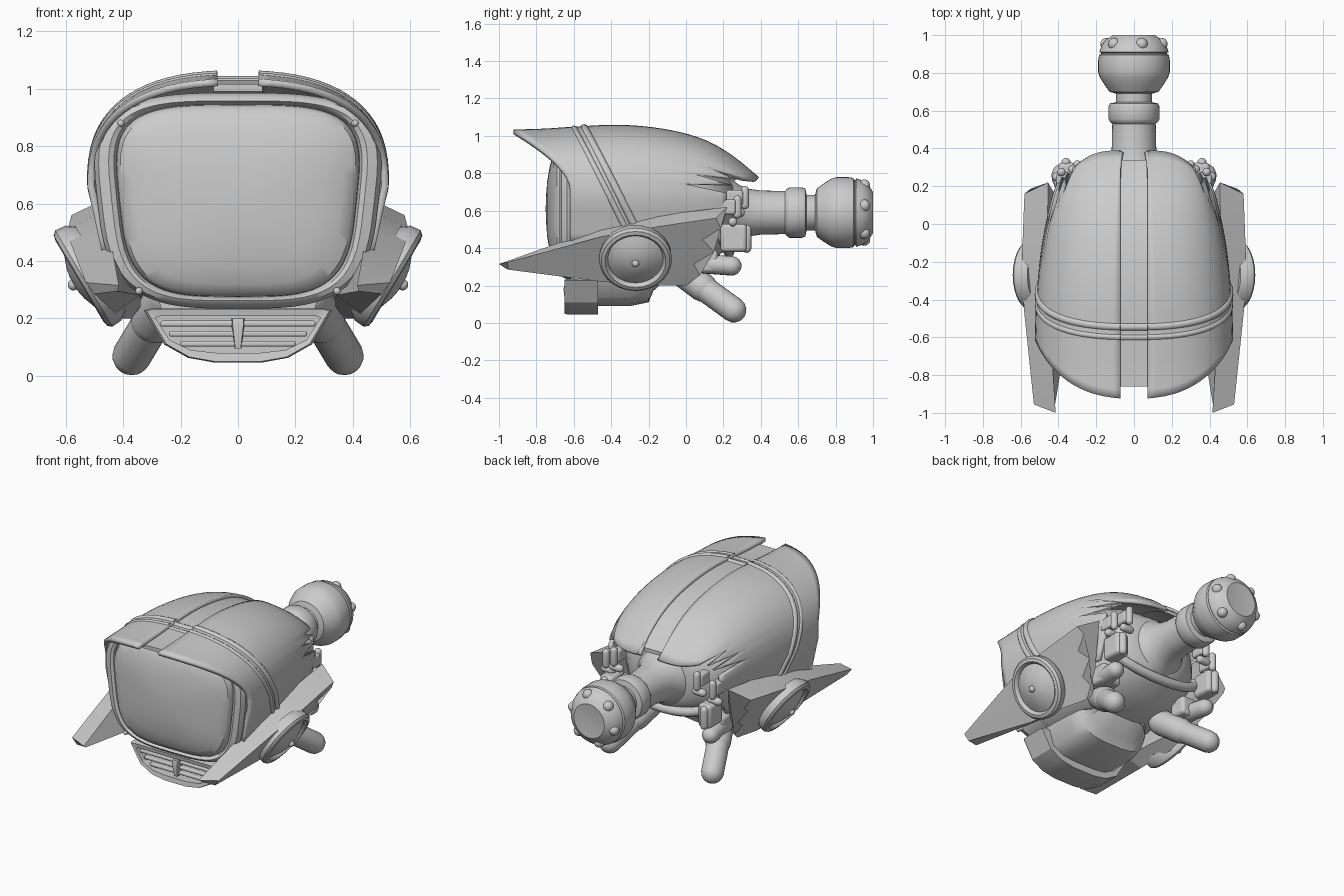
import bpy, bmesh, math
from mathutils import Vector

if "Cube" in bpy.data.objects:
    bpy.data.objects.remove(bpy.data.objects["Cube"])

def finish(name, bm, mirror=False, angle=35, bevel=0, solid=0):
    bmesh.ops.recalc_face_normals(bm, faces=bm.faces)
    me = bpy.data.meshes.new(name)
    bm.to_mesh(me)
    bm.free()
    for p in me.polygons:
        p.use_smooth = True
    me.set_sharp_from_angle(angle=math.radians(angle))
    ob = bpy.data.objects.new(name, me)
    bpy.context.collection.objects.link(ob)
    if solid:
        m = ob.modifiers.new("thickness", 'SOLIDIFY')
        m.thickness, m.offset = solid, -1
    if bevel:
        m = ob.modifiers.new("bevel", 'BEVEL')
        m.width, m.segments, m.limit_method = bevel, 3, 'ANGLE'
    if mirror:
        ob.modifiers.new("mirror", 'MIRROR')
    return ob

def loft(name, rings, closed=True, caps=True, **kw):
    bm = bmesh.new()
    vs = [[bm.verts.new(p) for p in r] for r in rings]
    n = len(rings[0])
    for a, b in zip(vs, vs[1:]):
        for i in range(n if closed else n - 1):
            j = (i + 1) % n
            bm.faces.new((a[i], a[j], b[j], b[i]))
    if caps and closed:
        bm.faces.new(vs[0])
        bm.faces.new(vs[-1])
    return finish(name, bm, **kw)

def lathe(name, profile, origin, axis, n=32, **kw):
    q = Vector(axis).normalized().to_track_quat('Z', 'Y')
    o = Vector(origin)
    rings = [[o + q @ Vector((r * math.cos(2 * math.pi * i / n), r * math.sin(2 * math.pi * i / n), h))
              for i in range(n)] for r, h in profile]
    return loft(name, rings, **kw)

def capsule(name, a, b, r, **kw):
    a, b = Vector(a), Vector(b)
    L = (b - a).length
    arc = [(r * math.cos(t * math.pi / 12), r * math.sin(t * math.pi / 12)) for t in (0, 1.5, 3, 4.5, 5.7)]
    prof = [(c, -s) for c, s in reversed(arc)] + [(c, L + s) for c, s in arc]
    return lathe(name, prof, a, b - a, n=20, **kw)

def box(name, c, s, **kw):
    bm = bmesh.new()
    bmesh.ops.create_cube(bm, size=1)
    for v in bm.verts:
        v.co = Vector(c) + Vector([v.co[i] * s[i] for i in range(3)])
    return finish(name, bm, **kw)

def tube(name, pts, r, mirror=False):
    cu = bpy.data.curves.new(name, 'CURVE')
    cu.dimensions, cu.bevel_depth, cu.bevel_resolution, cu.use_fill_caps = '3D', r, 2, True
    sp = cu.splines.new('POLY')
    sp.points.add(len(pts) - 1)
    for p, co in zip(sp.points, pts):
        p.co = (*co, 1)
    tmp = bpy.data.objects.new(name, cu)
    bm = bmesh.new()
    bm.from_mesh(bpy.data.meshes.new_from_object(tmp))
    bpy.data.objects.remove(tmp)
    return finish(name, bm, mirror, angle=50)

def interp(pts, y):
    y = min(max(y, pts[0][0]), pts[-1][0])
    k = next(i for i in range(len(pts) - 1) if y <= pts[i + 1][0])
    slope = lambda i: ((pts[min(i + 1, len(pts) - 1)][1] - pts[max(i - 1, 0)][1]) /
                       (pts[min(i + 1, len(pts) - 1)][0] - pts[max(i - 1, 0)][0]))
    (x0, a), (x1, b) = pts[k], pts[k + 1]
    d, t = x1 - x0, (y - x0) / (x1 - x0)
    return (a * (2*t**3 - 3*t*t + 1) + b * (3*t*t - 2*t**3) +
            slope(k) * d * (t**3 - 2*t*t + t) + slope(k + 1) * d * (t**3 - t*t))

# Helmet surface: top height and half width along y, superellipse arch across
TOP = [(-.91, 1.035), (-.75, 1.04), (-.6, 1.05), (-.35, 1.06), (-.1, 1.035), (.1, .98), (.25, .895), (.39, .78)]
WID = [(-.91, .525), (-.5, .522), (-.2, .5), (0, .468), (.2, .415), (.39, .31)]
ROWS = [(math.radians(86 - 86 * i / 18), 0) for i in range(19)] + [(0, d) for d in (.06, .12, .18, .25)]

def arch(row):
    a, d = row
    return abs(math.cos(a)) ** .81, abs(math.sin(a)) ** .81, d

def shell_point(row, y):
    c, s, d = arch(row)
    x = interp(WID, y) * c * (1 - .42 * d)
    return Vector((max(x, .072), y, .66 + (interp(TOP, y) - .66) * s - d))

def front_y(z):
    return -.62 - .29 * (max(z - .72, 0) / .32) ** 1.6

# Helmet halves with ragged rear edge
SPIKES = {11: .31, 12: .13, 13: .27, 14: .04, 15: .25, 16: .0, 17: .22, 18: .22, 19: .22, 20: .2, 21: .17, 22: .14}
strips = []
for i, row in enumerate(ROWS):
    c, s, d = arch(row)
    y0 = front_y(.66 + .39 * s - d)
    y1 = SPIKES.get(i, .39 - .1 * (i / 12) ** 3)
    strips.append([shell_point(row, y0 + (y1 - y0) * k / 28) for k in range(29)])
loft("helmet_half", strips, closed=False, mirror=True, solid=.025)

# Recessed centre strip
ys = [-.86 + 1.2 * k / 24 for k in range(25)]
loft("helmet_centre_strip", [[(x, y, interp(TOP, y) - dz) for x, dz in
     ((-.085, .02), (.085, .02), (.085, .045), (-.085, .045))] for y in ys])

# Two raised bands around the helmet
for off, r in ((-.60, .018), (-.545, .022)):
    pts = []
    for row in ROWS:
        c, s, d = arch(row)
        p = shell_point(row, off + (.4 * (1 - s) + d) * .5)
        pts.append(Vector((max(p.x * .982, .072), p.y, p.z - .011 * s)))
    tube("helmet_band", pts, r, mirror=True)
    z = interp(TOP, off) - .03
    tube("strip_band", [(-.075, off, z), (.075, off, z)], r)

# Face: tapered rounded rings for frame, screen and skull
def ring(w, h, y, zc=.61, n=3.7, taper=.085, count=72):
    out = []
    for i in range(count):
        a = 2 * math.pi * i / count
        c, s = math.cos(a), math.sin(a)
        u = math.copysign(abs(c) ** (2 / n), c)
        v = math.copysign(abs(s) ** (2 / n), s)
        out.append((w * u * (1 + taper * v), y, zc + h * v))
    return out

loft("screen_frame", [ring(.465, .365, -.5, n=3), ring(.482, .372, -.6, n=3.1), ring(.49, .376, -.635, n=3.3),
     ring(.475, .362, -.665, n=3.5), ring(.44, .348, -.675), ring(.422, .342, -.667), ring(.41, .335, -.64)])
loft("screen", [ring(.415, .335, -.63), ring(.412, .333, -.668), ring(.40, .322, -.69), ring(.36, .29, -.71, n=3.5),
     ring(.29, .23, -.728, n=3.2), ring(.19, .15, -.742, n=2.8), ring(.08, .06, -.749, n=2.5), ring(.01, .01, -.75, n=2)])
loft("skull", [ring(.45, .36, -.56, n=2.9), ring(.44, .37, -.3, n=2.6), ring(.41, .335, -.05, .595, 2.4),
     ring(.37, .28, .1, .59, 2.4, .05), ring(.28, .21, .2, .59, 2.2, 0), ring(.18, .17, .25, .59, 2, 0)], angle=50)
for x, z in ((.408, .88), (.345, .295)):
    capsule("frame_bolt", (x, -.64, z), (x, -.668, z), .013, mirror=True)

# Mouth: open frame, slats, tooth, jaw behind
def mouth(pts, y):
    return [(x, y, z) for x, z in pts] + [(-x, y, z) for x, z in reversed(pts)]
OUT = [(.3, .235), (.328, .228), (.258, .11), (.175, .063), (.08, .046)]
INN = [(.27, .208), (.288, .203), (.238, .125), (.165, .09), (.075, .08)]
loft("mouth_frame", [mouth(OUT, -.47), mouth(OUT, -.635), mouth([(x * .97, z * .97 + .005) for x, z in OUT], -.65),
     mouth(INN, -.645), mouth(INN, -.55)], angle=25)
for z, w in ((.182, .54), (.147, .48), (.112, .40)):
    box("mouth_slat", (0, -.59, z), (w, .08, .02), bevel=.007)
loft("mouth_tooth", [[(-w, -.6, z), (w, -.6, z), (w * .8, y, z), (-w * .8, y, z)]
     for z, w, y in ((.2, .024, -.65), (.18, .024, -.655), (.095, .012, -.645))])
loft("jaw", [mouth([(.2 * k, .3), (.29 * k, .26), (.25 * k, zb + .05), (.17 * k, zb + .01), (.08 * k, zb)], y)
     for y, k, zb in ((-.5, .95, .09), (-.3, .92, .09), (-.2, .88, .11), (-.175, .8, .17), (-.1, .6, .24))], angle=50)

# Side fins: faceted section, pointed front, jagged rear
def fin(a, b, c, h, jag=(0,) * 5):
    a, b, c, h = map(Vector, (a, b, c, h))
    panel = [b.lerp(c, t) + Vector((0, j, 0)) for t, j in zip((.15, .32, .5, .68, .85), jag)]
    return [a, b, *panel, c, h]
MID = [Vector(p) for p in ((.46, -.15, .575), (.592, -.15, .515), (.41, -.15, .2), (.34, -.15, .26))]
END = [Vector(p) for p in ((.455, .22, .62), (.58, .16, .56), (.37, 0, .2), (.34, .02, .24))]
loft("side_fin", [
    fin((.415, -1.0, .315), (.53, -.955, .325), (.50, -.95, .285), (.42, -.97, .295)),
    fin((.45, -.45, .51), (.583, -.45, .462), (.43, -.45, .22), (.34, -.48, .28)),
    fin(*MID), fin(*[m.lerp(e, .8) for m, e in zip(MID, END)]),
    fin(*END, (.05, -.02, .07, -.01, .05))], mirror=True, angle=14)

# Ear discs tilted with the fins
EAR, AX = Vector((.53, -.27, .343)), Vector((.86, 0, -.51))
lathe("ear_disc", [(.17, -.06), (.192, -.03), (.195, .008), (.183, .022), (.163, .026), (.152, .016), (.148, .004),
      (.11, .024), (.06, .042), (.03, .048), (.005, .048)], EAR, AX, n=28, mirror=True)
capsule("ear_hub", EAR + AX * .035, EAR + AX * .05, .02, mirror=True)

# Neck along y, ending in a bulb with studs
lathe("neck", [(.22, .18), (.19, .23), (.15, .28), (.128, .33), (.118, .4), (.115, .53), (.127, .54), (.135, .555),
      (.135, .62), (.128, .638), (.095, .645), (.095, .69), (.13, .7), (.155, .735), (.18, .775), (.19, .805), (.19, .865),
      (.185, .895), (.174, .9), (.174, .906), (.183, .91), (.172, .945), (.15, .975), (.11, 1.0), (.07, .996), (.01, .994)],
      (0, 0, .59), (0, 1, 0), n=40)
for k in range(6):
    a = math.pi / 3 * k + .25
    d = Vector((math.cos(a), 0, math.sin(a)))
    p = Vector((0, .945, .59)) + d * .138
    capsule("neck_stud", p, p + (d + Vector((0, .6, 0))) * .012, .033)

# Lower tubes and stub pegs
capsule("lower_tube", (.25, -.02, .27), (.37, .255, .07), .068, mirror=True)
capsule("lower_tube_sleeve", (.24, -.03, .28), (.295, .09, .19), .078, mirror=True)
capsule("side_peg", (.32, .05, .32), (.35, .245, .305), .052, mirror=True)
box("peg_socket", (.31, .11, .33), (.14, .12, .12), mirror=True, bevel=.02)

# Rear hinge links beside the neck
for x, y, z in ((.30, .29, .67), (.385, .25, .62)):
    box("hinge_block", (x, y - .03, z), (.055, .09, .08), mirror=True, bevel=.012)
    capsule("hinge_pin", (x, y + .025, z + .04), (x, y + .025, z - .04), .022, mirror=True)
    capsule("hinge_cross_pin", (x - .025, y, z - .08), (x + .025, y, z - .08), .024, mirror=True)
box("hinge_lower_block", (.355, .255, .455), (.09, .14, .15), mirror=True, bevel=.02)
capsule("hinge_lower_pin", (.36, .325, .5), (.36, .325, .4), .025, mirror=True)
tube("rear_bar", [(.33 * math.cos(a), .17 + .06 * math.sin(a), .5 - .12 * math.sin(a))
     for a in [math.pi * k / 16 for k in range(17)]], .03)
